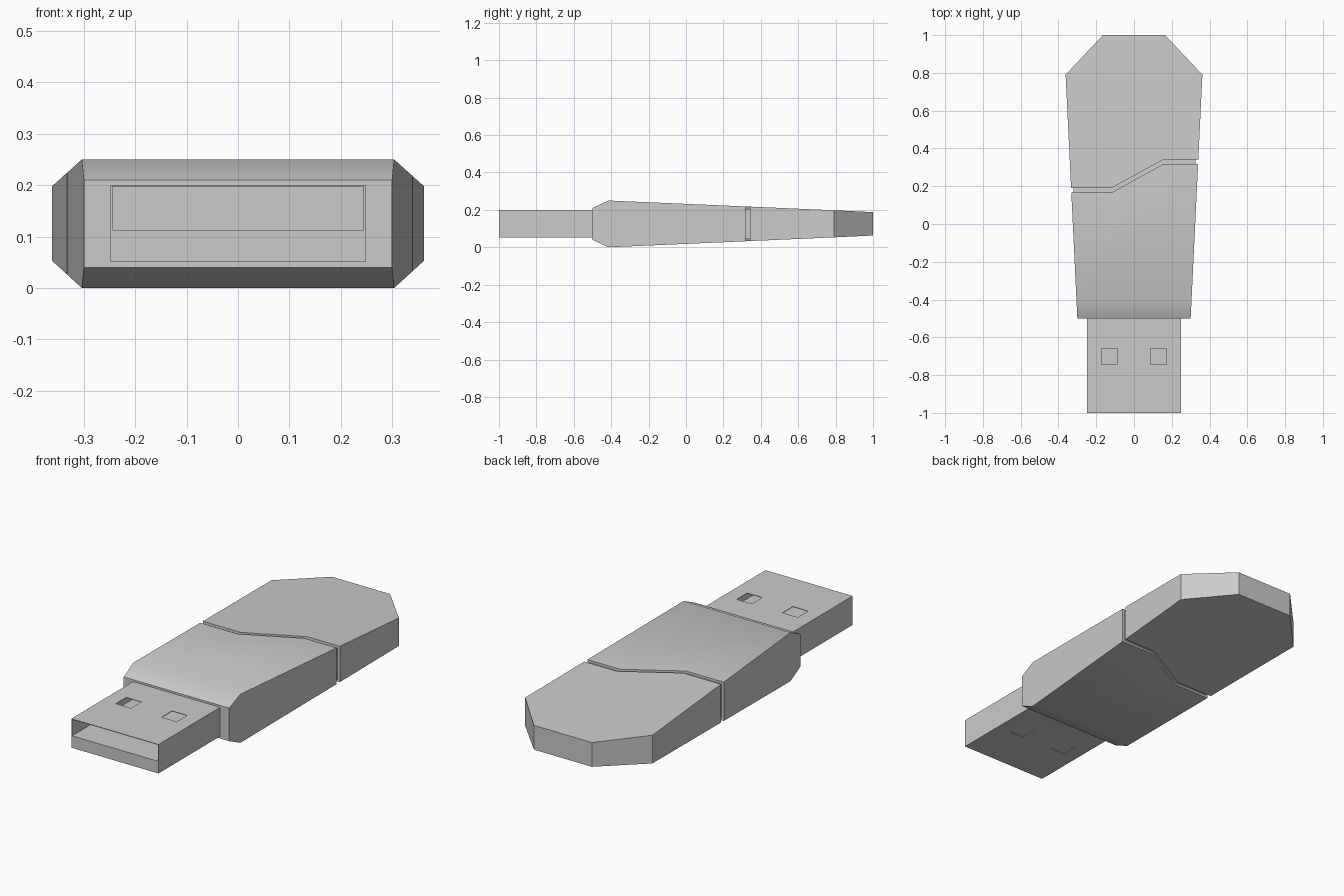
import bpy, bmesh

if "Cube" in bpy.data.objects:
    bpy.data.objects.remove(bpy.data.objects["Cube"])


def make_object(name, bm):
    bmesh.ops.recalc_face_normals(bm, faces=bm.faces)
    mesh = bpy.data.meshes.new(name)
    bm.to_mesh(mesh)
    bm.free()
    obj = bpy.data.objects.new(name, mesh)
    bpy.context.collection.objects.link(obj)
    return obj


def loft(name, rings):
    """Closed solid skinned through rings of equal point count."""
    bm = bmesh.new()
    loops = [[bm.verts.new(p) for p in ring] for ring in rings]
    n = len(loops[0])
    for a, b in zip(loops, loops[1:]):
        for i in range(n):
            j = (i + 1) % n
            bm.faces.new((a[i], a[j], b[j], b[i]))
    bm.faces.new(loops[0])
    bm.faces.new(loops[-1])
    return make_object(name, bm)


def hull(name, stations):
    """Rectangular sections: y, half width, low z, high z."""
    return loft(name, [[(-w, y, lo), (w, y, lo), (w, y, hi), (-w, y, hi)]
                       for y, w, lo, hi in stations])


def box(name, x0, x1, y0, y1, z0, z1):
    return loft(name, [[(x0, y, z0), (x1, y, z0), (x1, y, z1), (x0, y, z1)]
                       for y in (y0, y1)])


def cut(obj, cutter):
    mod = obj.modifiers.new("cut", 'BOOLEAN')
    mod.operation = 'DIFFERENCE'
    mod.solver = 'EXACT'
    mod.object = cutter
    bpy.context.view_layer.objects.active = obj
    bpy.ops.object.modifier_apply(modifier=mod.name)
    bpy.data.objects.remove(cutter)


# Tapered body with chamfered front and clipped rear corners
body = hull("body", [(-0.5, 0.3, 0.04, 0.21), (-0.415, 0.304, 0.0, 0.25),
                     (0.79, 0.362, 0.053, 0.198), (1.0, 0.165, 0.063, 0.188)])

# Shallow zigzag seam wrapping all the way around the body
path = [(-0.6, 0.167), (-0.118, 0.167), (0.155, 0.317), (0.6, 0.317)]
groove = loft("groove_cutter", [[(x, y, -0.1), (x, y + 0.024, -0.1),
                                 (x, y + 0.024, 0.4), (x, y, 0.4)] for x, y in path])
core = hull("groove_core", [(0.0, 0.312, 0.03, 0.22), (0.5, 0.334, 0.052, 0.198)])
cut(groove, core)
cut(body, groove)

# Metal plug: thin shell, open slot above the contact tongue
plug = box("plug", -0.248, 0.248, -1.0, -0.49, 0.051, 0.2)
cut(plug, box("slot_cutter", -0.244, 0.244, -1.1, -0.5, 0.113, 0.197))

# Square latch holes, through the top shell and recessed underneath
for cx in (-0.13, 0.13):
    for z0, z1 in ((0.15, 0.3), (-0.05, 0.054)):
        cut(plug, box("latch_cutter", cx - 0.043, cx + 0.043, -0.745, -0.66, z0, z1))

# Soft shading across the shallow front chamfer only
bpy.ops.object.select_all(action='DESELECT')
body.select_set(True)
bpy.context.view_layer.objects.active = body
bpy.ops.object.shade_smooth_by_angle(angle=0.52)
